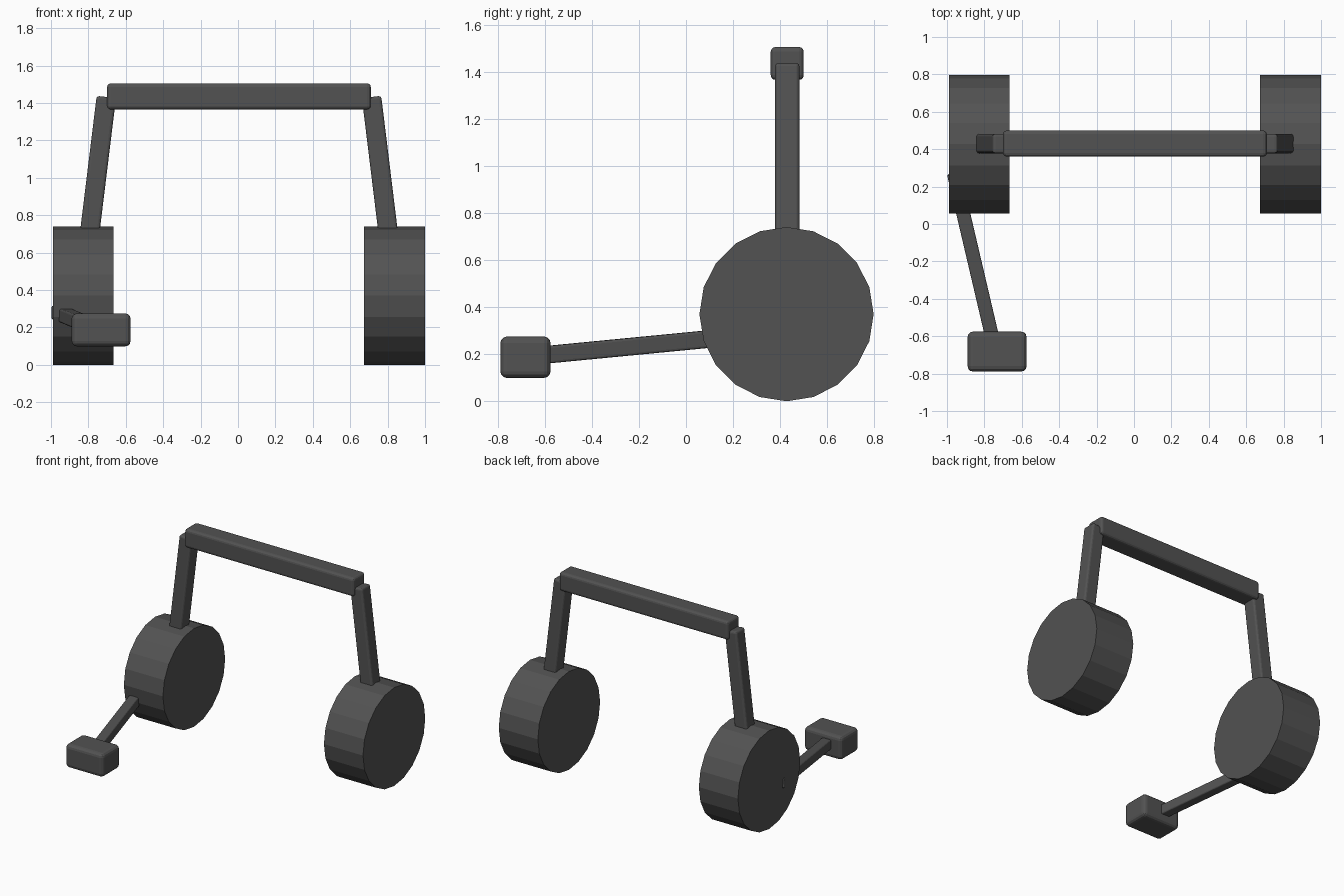
import bpy
import bmesh
from mathutils import Vector, Matrix

cube = bpy.data.objects.get("Cube")
if cube:
    bpy.data.objects.remove(cube, do_unlink=True)

# Single dark grey plastic
plastic = bpy.data.materials.new("dark_grey_plastic")
plastic.use_nodes = True
grey = (0.085, 0.085, 0.085, 1)
plastic.diffuse_color = grey
plastic.node_tree.nodes["Principled BSDF"].inputs["Base Color"].default_value = grey


def finish(name, bm, bevel=0):
    mesh = bpy.data.meshes.new(name)
    bm.to_mesh(mesh)
    bm.free()
    mesh.materials.append(plastic)
    obj = bpy.data.objects.new(name, mesh)
    bpy.context.collection.objects.link(obj)
    if bevel:
        mod = obj.modifiers.new("rounded_edges", "BEVEL")
        mod.width = bevel
        mod.segments = 3
    return obj


def box(name, centre, size, bevel, turn=Matrix.Identity(4)):
    bm = bmesh.new()
    bmesh.ops.create_cube(bm, size=1, matrix=Matrix.Diagonal((*size, 1)))
    obj = finish(name, bm, bevel)
    obj.matrix_world = Matrix.Translation(centre) @ turn
    return obj


def bar(name, start, end, width, bevel):
    """Square bar running between two points."""
    a, b = Vector(start), Vector(end)
    d = (b - a).normalized()
    # Keep one pair of sides square to the dominant plane of the bar
    side = d.cross(Vector((0, 1, 0)) if abs(d.z) > 0.5 else Vector((0, 0, 1))).normalized()
    turn = Matrix((side, d.cross(side), d)).transposed().to_4x4()
    return box(name, (a + b) / 2, (width, width, (b - a).length), bevel, turn)


def ear_cup(name, x):
    bm = bmesh.new()
    bmesh.ops.create_cone(bm, cap_ends=True, segments=20, radius1=0.37, radius2=0.37,
                          depth=0.325, matrix=Matrix.Rotation(1.5707963, 4, "Y"))
    finish(name, bm).location = (x, 0.427, 0.37)


# Ear cups and the leaning arms above them
for label, s in (("left", 1), ("right", -1)):
    ear_cup(label + "_ear_cup", 0.005 + s * 0.8325)
    bar(label + "_arm", (0.005 + s * 0.806, 0.43, 0.64),
        (0.005 + s * 0.709, 0.43, 1.432), 0.104, 0.015)

# Headband across the top
box("headband", (0.005, 0.43, 1.435), (1.41, 0.14, 0.14), 0.02)

# Microphone on its boom
bar("microphone_boom", (-0.963, 0.27, 0.281), (-0.75, -0.64, 0.193), 0.074, 0.01)
box("microphone", (-0.732, -0.682, 0.187), (0.315, 0.213, 0.176), 0.028)
